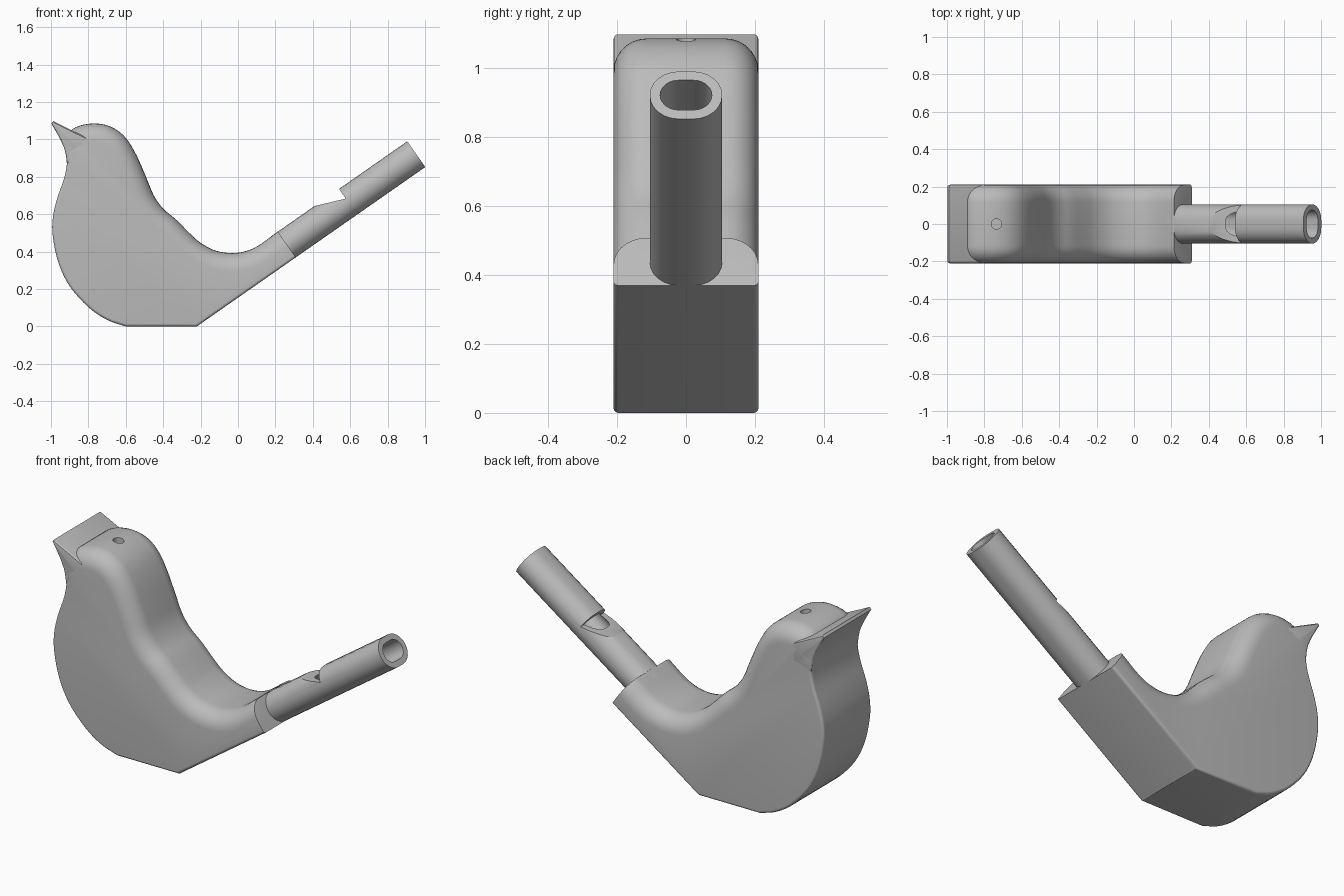
import bpy, bmesh, math
from mathutils import Vector

if "Cube" in bpy.data.objects:
    bpy.data.objects.remove(bpy.data.objects["Cube"])

HALF = 0.21                     # half width of the body
ANG = math.radians(34.9)        # slope of the tail tube
C, S = math.cos(ANG), math.sin(ANG)

grey = bpy.data.materials.new("plain_grey")
grey.diffuse_color = (0.5, 0.5, 0.5, 1)
grey.use_nodes = True
grey.node_tree.nodes["Principled BSDF"].inputs["Base Color"].default_value = grey.diffuse_color


def tail(u, v, y=0.0):
    """Point at u along the tail slope and v above it."""
    return Vector((-0.22 + u * C - v * S, y, u * S + v * C))


def make(name, bm):
    bmesh.ops.recalc_face_normals(bm, faces=bm.faces[:])
    me = bpy.data.meshes.new(name)
    bm.to_mesh(me)
    bm.free()
    me.materials.append(grey)
    ob = bpy.data.objects.new(name, me)
    bpy.context.collection.objects.link(ob)
    return ob


def skin(rings):
    """Join closed rings of points into a capped solid."""
    bm = bmesh.new()
    vs = [[bm.verts.new(p) for p in r] for r in rings]
    n = len(vs[0])
    for a, b in zip(vs, vs[1:]):
        for i in range(n):
            j = (i + 1) % n
            bm.faces.new((a[i], a[j], b[j], b[i]))
    bm.faces.new(vs[0])
    bm.faces.new(vs[-1][::-1])
    return bm


def spline(pts, steps=4):
    """Catmull-Rom curve through the points."""
    p = [Vector(q) for q in pts]
    p = [2 * p[0] - p[1]] + p + [2 * p[-1] - p[-2]]
    out = []
    for i in range(1, len(p) - 2):
        a, b, c, d = p[i - 1:i + 3]
        for k in range(steps):
            t = k / steps
            out.append(0.5 * (2 * b + (c - a) * t + (2 * a - 5 * b + 4 * c - d) * t * t
                              + (3 * b - a - 3 * c + d) * t ** 3))
    return out + [p[-2]]


def slab(pts, radii, segs=7):
    """Clockwise xz profile extruded across y, each rim point rounded by its radius."""
    n = len(pts)
    normals = []
    for i in range(n):
        a = (pts[i] - pts[i - 1]).normalized()
        b = (pts[(i + 1) % n] - pts[i]).normalized()
        na, nb = Vector((-a.y, a.x)), Vector((-b.y, b.x))
        m = (na + nb).normalized()
        normals.append(m / max(m.dot(na), 0.5))
    rings = []
    for side in (-1, 1):
        angles = [math.pi / 2 * k / segs for k in range(segs + 1)]
        for t in (angles[::-1] if side < 0 else angles):
            ring = []
            for p, nv, r in zip(pts, normals, radii):
                q = p - nv * r * (1 - math.cos(t))
                ring.append((q.x, side * (HALF - r * (1 - math.sin(t))), q.y))
            rings.append(ring)
    return skin(rings)


def stadium(u, width, v0, v1, n=12):
    """Ring across the tail axis: flat middle, round ends."""
    r, mid = (v1 - v0) / 2, (v0 + v1) / 2
    ring = []
    for side in (1, -1):
        for k in range(n + 1):
            a = math.pi * (k / n - 0.5) + (0 if side > 0 else math.pi)
            ring.append(tail(u, mid + r * math.sin(a),
                             side * (width / 2 - r) + r * math.cos(a)))
    return ring


def cut(ob, cutter):
    cutter.hide_render = True
    mod = ob.modifiers.new("cut", 'BOOLEAN')
    mod.operation = 'DIFFERENCE'
    mod.solver = 'EXACT'
    mod.object = cutter
    bpy.context.view_layer.objects.active = ob
    bpy.ops.object.modifier_apply(modifier=mod.name)


# body: head and back have a wide rounding, breast and base a narrow one
e1, e2 = tail(0.75, 0.17), tail(0.75, 0)
back = spline([(-0.93, 0.995), (-0.89, 1.05), (-0.84, 1.075), (-0.77, 1.085), (-0.70, 1.075),
               (-0.64, 1.045), (-0.59, 0.995), (-0.54, 0.91), (-0.49, 0.795), (-0.45, 0.70),
               (-0.40, 0.63), (-0.33, 0.57), (-0.26, 0.50), (-0.20, 0.447), (-0.12, 0.405),
               (-0.03, 0.392), (0.05, 0.405), (0.12, 0.439), (0.20, 0.498), (e1.x, e1.z)])
breast = spline([(-0.60, 0), (-0.70, 0.035), (-0.80, 0.103), (-0.90, 0.215), (-0.96, 0.34),
                 (-0.99, 0.48), (-0.99, 0.58), (-0.968, 0.68), (-0.93, 0.79), (-0.915, 0.87),
                 (-0.92, 0.93)])
outline = back + [Vector((e2.x, e2.z)), Vector((-0.22, 0))] + breast
radii = [0.095] * len(back) + [0.015] * (len(breast) + 2)
bm = slab(outline, radii)

# square off the rump and round its rim
res = bmesh.ops.bisect_plane(bm, geom=bm.verts[:] + bm.edges[:] + bm.faces[:], dist=1e-5,
                             plane_co=tail(0.645, 0), plane_no=Vector((C, 0, S)),
                             clear_outer=True)
rim = [g for g in res['geom_cut'] if isinstance(g, bmesh.types.BMEdge)]
bmesh.ops.edgeloop_fill(bm, edges=rim)
up = Vector((-S, 0, C))
origin = tail(0, 0)
rim = [e for e in rim if e.is_valid and all((v.co - origin).dot(up) > 0.014 for v in e.verts)]
bmesh.ops.bevel(bm, geom=rim, offset=0.026, segments=4, profile=0.5,
                affect='EDGES', clamp_overlap=True)
body = make("body", bm)

# beak wedge
beak_pts = [Vector(p) for p in [(-0.998, 1.085), (-0.988, 1.097), (-0.79, 1.0), (-0.80, 0.90),
                                (-0.915, 0.87), (-0.919, 0.91), (-0.928, 0.95), (-0.95, 1.0),
                                (-0.975, 1.045)]]
beak = make("beak", slab(beak_pts, [0.012] * len(beak_pts), 3))

# tail tube
tube = make("tail_tube", skin([stadium(u, 0.21, 0, 0.168) for u in (0.6, 1.489)]))

# bore, sound window and head hole
bore = make("bore_cutter", skin([stadium(u, 0.15, 0.032, 0.137) for u in (0.45, 1.6)]))
slope = (0.22 - 0.105) / (1.044 - 0.886) * 0.54
notch = [(1.044, 0.105), (1.044, 0.25), (1.044 - (0.25 - 0.105) / slope, 0.25)]
window = make("window_cutter", skin([[tail(u, v, y) for u, v in notch] for y in (-0.3, 0.3)]))
bm = bmesh.new()
bmesh.ops.create_cone(bm, cap_ends=True, segments=24, radius1=0.028, radius2=0.028, depth=0.5)
bmesh.ops.translate(bm, verts=bm.verts[:], vec=(-0.735, 0, 1.0))
hole = make("head_hole_cutter", bm)

cut(tube, bore)
cut(tube, window)
cut(body, bore)
cut(body, hole)
for c in (bore, window, hole):
    bpy.data.objects.remove(c)

# smooth shading with crisp edges
bpy.ops.object.select_all(action='DESELECT')
for ob in (body, beak, tube):
    ob.select_set(True)
bpy.context.view_layer.objects.active = body
bpy.ops.object.shade_smooth_by_angle(angle=math.radians(30))
